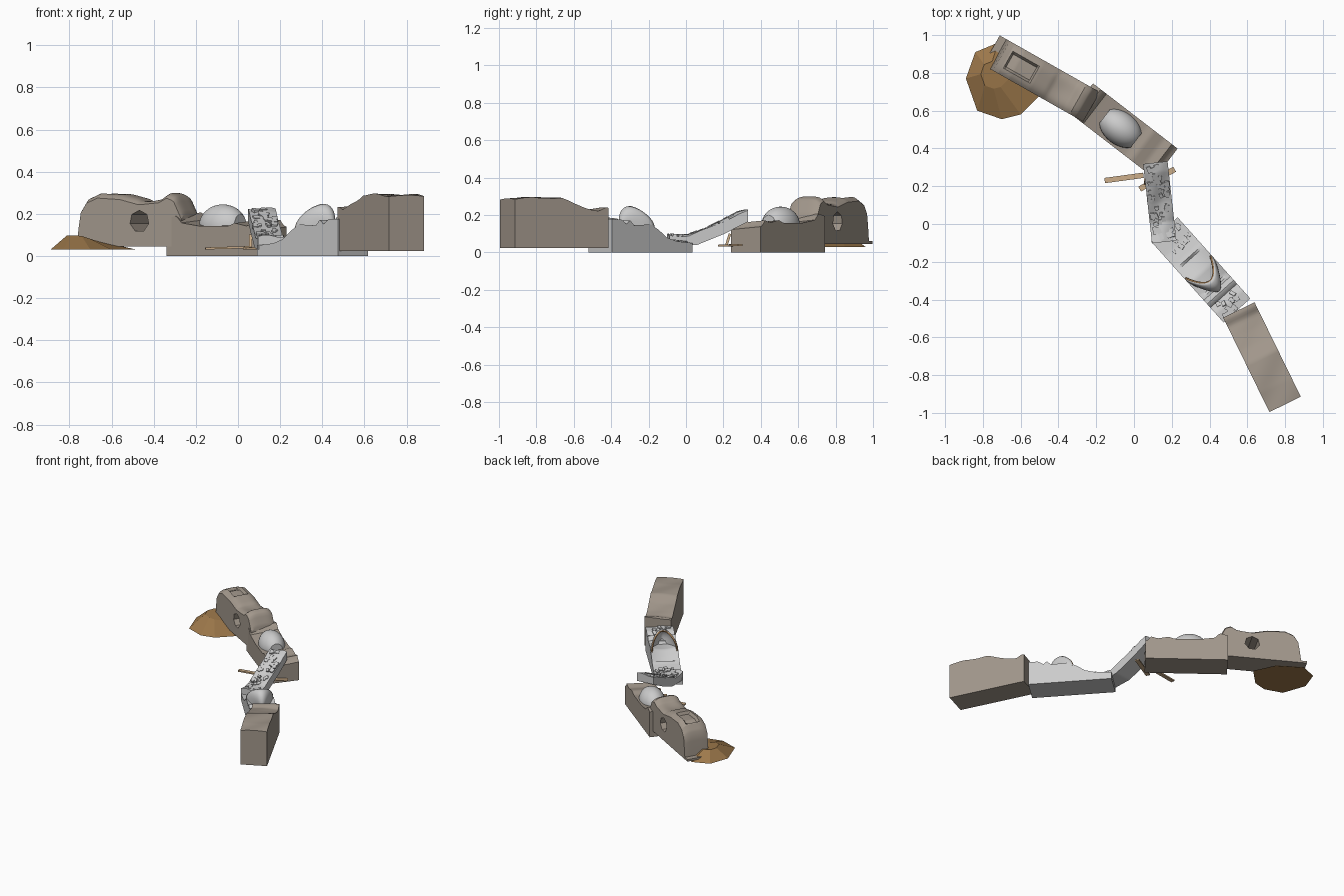
import bpy, bmesh, math, random
from mathutils import Vector, Matrix

if "Cube" in bpy.data.objects:
    bpy.data.objects.remove(bpy.data.objects["Cube"])

random.seed(4)

def mat(name, c):
    m = bpy.data.materials.new(name)
    m.diffuse_color = (*c, 1)
    m.use_nodes = True
    m.node_tree.nodes["Principled BSDF"].inputs["Base Color"].default_value = m.diffuse_color
    return m

EARTH = mat("earth", (0.36, 0.31, 0.26))
SOIL = mat("soil", (0.34, 0.19, 0.07))
WOOD = mat("wood", (0.60, 0.42, 0.25))
RUST = mat("rust", (0.34, 0.19, 0.08))

def finish(bm, name, m=None, smooth=True):
    bmesh.ops.recalc_face_normals(bm, faces=bm.faces)
    me = bpy.data.meshes.new(name)
    bm.to_mesh(me)
    bm.free()
    ob = bpy.data.objects.new(name, me)
    bpy.context.collection.objects.link(ob)
    if m:
        me.materials.append(m)
    if smooth:
        bpy.ops.object.select_all(action='DESELECT')
        ob.select_set(True)
        bpy.context.view_layer.objects.active = ob
        bpy.ops.object.shade_smooth_by_angle(angle=math.radians(28))
    return ob

def lerp(prof, f):
    for (a, za), (b, zb) in zip(prof, prof[1:]):
        if f <= b:
            return za + (zb - za) * (f - a) / (b - a)
    return prof[-1][1]

class Axis:
    """Local frame along a wall section: s along, t across (-1..1)."""
    def __init__(self, p0, p1, width):
        self.p, self.d = Vector(p0), Vector(p1) - Vector(p0)
        self.L, self.w = self.d.length, width / 2
        u = self.d.normalized()
        self.u, self.n = u, Vector((-u.y, u.x))
        self.ang = math.atan2(u.y, u.x)
    def at(self, f, t, z):
        q = self.p + self.d * f + self.n * (t * self.w)
        return Vector((q.x, q.y, z))

def section(name, ax, top, bottom, m=None, extra=lambda f, t: 0, nx=44, ny=10):
    bm = bmesh.new()
    rows = []
    for i in range(nx + 1):
        f = i / nx
        ring = [bm.verts.new(ax.at(f, -1, lerp(bottom, f)))]
        for j in range(ny + 1):
            t = -1 + 2 * j / ny
            ring.append(bm.verts.new(ax.at(f, t, lerp(top, f) + extra(f, t))))
        ring.append(bm.verts.new(ax.at(f, 1, lerp(bottom, f))))
        rows.append(ring)
    n = len(rows[0])
    for a, b in zip(rows, rows[1:]):
        for j in range(n):
            bm.faces.new((a[j], a[(j + 1) % n], b[(j + 1) % n], b[j]))
    bm.faces.new(rows[0])
    bm.faces.new(rows[-1])
    return finish(bm, name, m)

def rubble(name, ax, top, f0, f1, count, extra=0.0):
    # scattered flat stones following the surface slope
    bm = bmesh.new()
    for _ in range(count):
        f, t = random.uniform(f0, f1), random.uniform(-0.85, 0.85)
        slope = (lerp(top, min(f + .04, 1)) - lerp(top, max(f - .04, 0))) / (ax.L * .08)
        M = (Matrix.Translation(ax.at(f, t, lerp(top, f) + extra))
             @ Matrix.Rotation(ax.ang, 4, 'Z') @ Matrix.Rotation(-math.atan(slope), 4, 'Y')
             @ Matrix.Rotation(random.choice((0, .3, -.25)), 4, 'Z')
             @ Matrix.Diagonal((random.uniform(.016, .035), random.uniform(.014, .028), .016, 1)))
        bmesh.ops.create_cube(bm, size=1, matrix=M)
    return finish(bm, name, None, False)

def box(name, a, b, w, h, m):
    a, b = Vector(a), Vector(b)
    bm = bmesh.new()
    M = (Matrix.Translation((a + b) / 2) @ (b - a).to_track_quat('X', 'Z').to_matrix().to_4x4()
         @ Matrix.Diagonal(((b - a).length, w, h, 1)))
    bmesh.ops.create_cube(bm, size=1, matrix=M)
    return finish(bm, name, m, False)

# High tunnel section with lip, shallow trench and through window
A = Axis((-0.755, 0.92), (-0.225, 0.62), 0.18)
top_a = [(0, .06), (.07, .06), (.09, .22), (.15, .275), (.25, .30), (.45, .293), (.62, .268),
         (.8, .278), (.87, .30), (.93, .285), (1, .2)]
def crown_a(f, t):
    z = -0.025 * t ** 4 if f > .08 else 0
    if .17 < f < .42 and -.55 < t < .55:
        z -= .022
    if .58 < f < .85:
        z -= .014 * (1 - t * t) * math.sin((f - .58) / .27 * math.pi)
    return z
tunnel = section("tunnel_wall", A, top_a, [(0, .045), (1, .045)], EARTH, crown_a, 60, 14)
bm = bmesh.new()
bmesh.ops.create_cone(bm, cap_ends=True, segments=7, radius1=.052, radius2=.052, depth=.4,
    matrix=Matrix.Translation(A.at(.625, 0, .165)) @ Matrix.Rotation(A.ang, 4, 'Z') @ Matrix.Rotation(math.pi / 2, 4, 'X'))
cutter = finish(bm, "window_cutter", EARTH, False)
cutter.hide_render = True
mod = tunnel.modifiers.new("window", 'BOOLEAN')
mod.object, mod.operation, mod.solver = cutter, 'DIFFERENCE', 'EXACT'
bpy.context.view_layer.objects.active = tunnel
bpy.ops.object.modifier_apply(modifier="window")
bpy.data.objects.remove(cutter)

# Middle earth section with a closed dome
B = Axis((-0.278, 0.665), (0.17, 0.32), 0.2)
top_b = [(0, .185), (.1, .2), (.16, .165), (.35, .15), (.65, .15), (.72, .165), (.85, .15),
         (.94, .165), (.96, .14), (1, .13)]
section("middle_wall", B, top_b, [(0, 0), (1, 0)], EARTH, lambda f, t: .008 * t)
bm = bmesh.new()
bmesh.ops.create_uvsphere(bm, u_segments=32, v_segments=16, radius=1,
    matrix=Matrix.Translation(B.at(.46, 0, .145)) @ Matrix.Rotation(B.ang, 4, 'Z') @ Matrix.Diagonal((.125, .088, .1, 1)))
for s in (-1, 1):
    bmesh.ops.bisect_plane(bm, geom=bm.verts[:] + bm.edges[:] + bm.faces[:],
        plane_co=B.at(.46 + s * .105 / B.L, 0, 0), plane_no=(*(B.u * s), 0), clear_outer=True)
bmesh.ops.holes_fill(bm, edges=bm.edges)
finish(bm, "closed_dome")

# Sloping stone ramp
C = Axis((0.113, 0.325), (0.16, -0.095), 0.13)
top_c = [(0, .225), (.12, .21), (.3, .17), (.5, .128), (.75, .09), (.9, .09), (1, .095)]
section("stone_ramp", C, top_c, [(0, .165), (.3, .10), (.65, .04), (1, .03)], None,
        lambda f, t: .006 * math.sin(9 * f + 3 * t))
rubble("ramp_stones", C, top_c, .04, .95, 46)

# Low stone section
D = Axis((0.16, -0.028), (0.545, -0.458), 0.19)
top_d = [(0, .05), (.2, .06), (.32, .08), (.42, .12), (.52, .15), (.73, .145), (.78, .175),
         (.82, .15), (.88, .175), (1, .175)]
section("low_wall", D, top_d, [(0, 0), (1, 0)], None,
        lambda f, t: -.02 * (1 - t * t) if .35 < f < .7 else 0)
rubble("low_wall_stones", D, top_d, .04, .24, 9)
rubble("end_stones", D, top_d, .84, .98, 14)

# Open hood with a rust-coloured rim, facing the ramp
def hood(k, th, grow=1.0):
    back = math.sqrt(max(0, 1 - k * k))
    rim = -.075 + .095 * math.sin(th) ** 2
    f = .60 + (rim * k + .085 * back) / D.L
    return D.at(f, grow * .95 * math.cos(th) * k, .125 + grow * .118 * math.sin(th) * k)
bm = bmesh.new()
N = 24
rows = [[bm.verts.new(hood(math.cos(v / 8 * math.pi / 2 * .97), math.pi * i / N)) for i in range(N + 1)]
        for v in range(9)]
for a, b in zip(rows, rows[1:]):
    for i in range(N):
        bm.faces.new((a[i], a[i + 1], b[i + 1], b[i]))
shell = finish(bm, "open_hood")
sol = shell.modifiers.new("thickness", 'SOLIDIFY')
sol.thickness, sol.offset = .01, 0
cu = bpy.data.curves.new("hood_rim", 'CURVE')
cu.dimensions, cu.bevel_depth, cu.bevel_resolution = '3D', .006, 1
sp = cu.splines.new('POLY')
sp.points.add(N)
for i, p in enumerate(sp.points):
    p.co = (*hood(1, math.pi * i / N, .97), 1)
cu.materials.append(RUST)
bpy.context.collection.objects.link(bpy.data.objects.new("hood_rim", cu))

# Tall plain end section
E = Axis((0.555, -0.455), (0.80, -0.955), 0.185)
top_e = [(0, .235), (.03, .238), (.1, .222), (.22, .236), (.36, .258), (.5, .29), (.8, .293), (1, .285)]
section("end_wall", E, top_e, [(0, .025), (1, .025)], EARTH, lambda f, t: .004 * math.sin(14 * f + 2 * t))

# Faceted soil mound
base = [(-.89, .77), (-.83, .60), (-.70, .555), (-.60, .58), (-.48, .70), (-.55, .85), (-.72, .96), (-.84, .91)]
bm = bmesh.new()
lo = [bm.verts.new((x, y, .03)) for x, y in base]
hi = [bm.verts.new((-.75 + (x + .72) * .36, .79 + (y - .76) * .36, .098 - .12 * max(0, x + .72))) for x, y in base]
for i in range(8):
    j = (i + 1) % 8
    bm.faces.new((lo[i], lo[j], hi[j], hi[i]))
bm.faces.new(lo)
bm.faces.new(hi)
finish(bm, "soil_mound", SOIL, False)

# Loose planks under the ramp
box("long_plank", (-.155, .23, .036), (.05, .258, .042), .028, .01, WOOD)
box("short_plank", (.03, .185, .036), (.215, .29, .04), .03, .01, WOOD)
box("ramp_post", (.06, .215, .035), (.06, .235, .10), .014, .014, WOOD)
